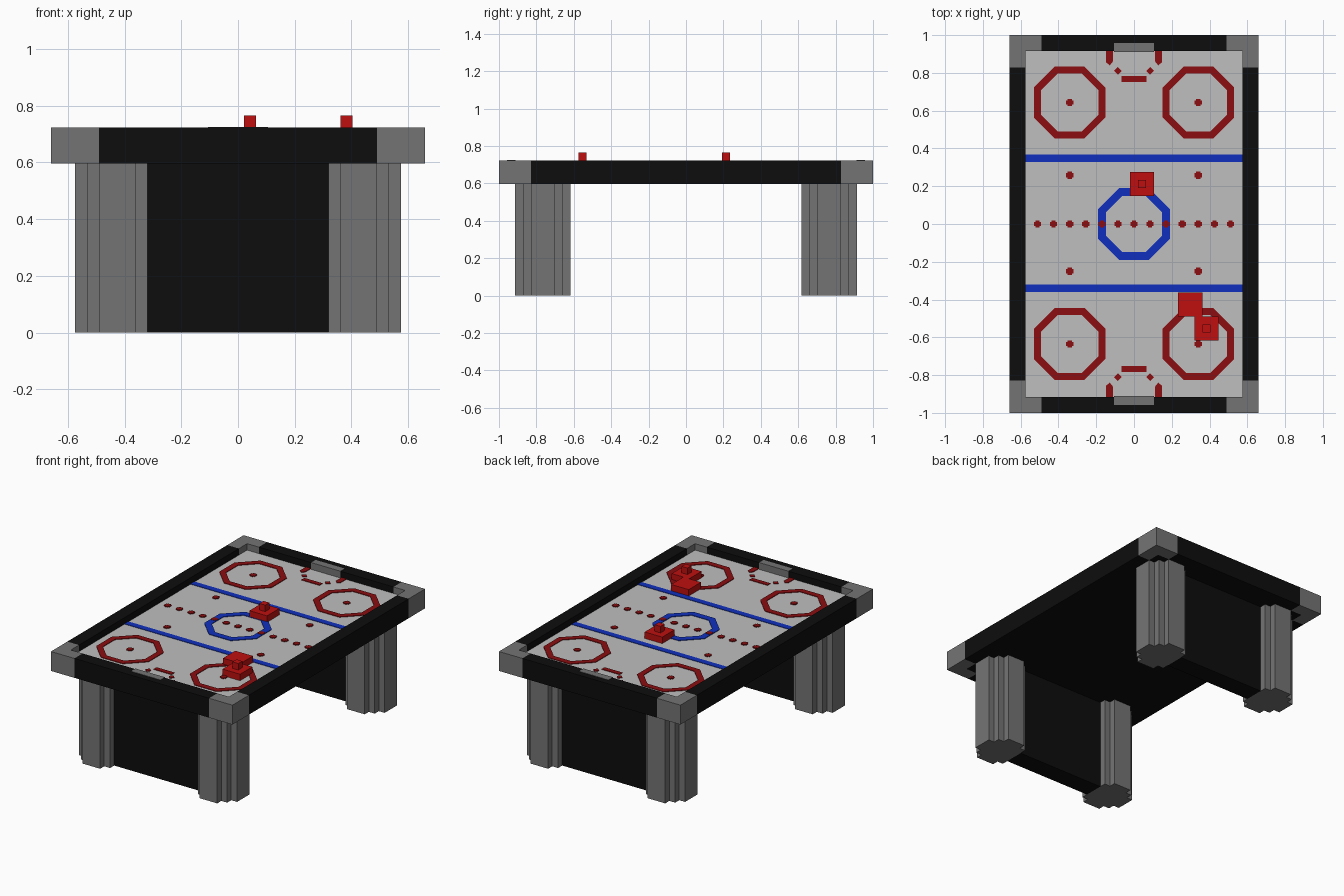
import bpy, bmesh, math

if "Cube" in bpy.data.objects:
    bpy.data.objects.remove(bpy.data.objects["Cube"])

U = 2 / 47            # block size of the model
FIELD = 16 * U        # height of the playing surface


def material(name, rgb):
    m = bpy.data.materials.new(name)
    m.diffuse_color = (*rgb, 1)
    m.use_nodes = True
    m.node_tree.nodes["Principled BSDF"].inputs["Base Color"].default_value = m.diffuse_color
    return m


BLACK = material("black", (0.004, 0.004, 0.004))
GREY = material("grey", (0.175, 0.175, 0.175))
WHITE = material("ice_white", (0.52, 0.52, 0.52))
RED = material("bright_red", (0.52, 0.005, 0.005))
DARK_RED = material("dark_red", (0.26, 0.004, 0.005))
BLUE = material("blue", (0.005, 0.03, 0.52))


def finish(bm, name, mat):
    bmesh.ops.recalc_face_normals(bm, faces=bm.faces)
    me = bpy.data.meshes.new(name)
    bm.to_mesh(me)
    bm.free()
    me.materials.append(mat)
    ob = bpy.data.objects.new(name, me)
    bpy.context.collection.objects.link(ob)
    return ob


def add_prism(bm, pts, z0, z1):
    low = [bm.verts.new((x, y, z0)) for x, y in pts]
    top = [bm.verts.new((x, y, z1)) for x, y in pts]
    bm.faces.new(low)
    bm.faces.new(top)
    n = len(pts)
    for i in range(n):
        j = (i + 1) % n
        bm.faces.new((low[i], low[j], top[j], top[i]))


def prism(name, pts, z0, z1, mat):
    bm = bmesh.new()
    add_prism(bm, pts, z0, z1)
    return finish(bm, name, mat)


def rect(x0, x1, y0, y1):
    return [(x0, y0), (x1, y0), (x1, y1), (x0, y1)]


def box(name, x0, x1, y0, y1, z0, z1, mat):
    # box measured in blocks
    return prism(name, [(x * U, y * U) for x, y in rect(x0, x1, y0, y1)],
                 z0 * U, z1 * U, mat)


def ring(name, cx, cy, apothem, width, mat):
    # flat octagonal ring painted on the field
    bm = bmesh.new()
    c = math.cos(math.pi / 8)

    def loop(a, z):
        return [bm.verts.new((cx + a / c * math.cos((i + .5) * math.pi / 4),
                              cy + a / c * math.sin((i + .5) * math.pi / 4), z))
                for i in range(8)]
    top, bot = FIELD + .004, FIELD
    loops = [loop(apothem, bot), loop(apothem, top),
             loop(apothem - width, top), loop(apothem - width, bot)]
    for k in range(3):
        a, b = loops[k], loops[k + 1]
        for i in range(8):
            j = (i + 1) % 8
            bm.faces.new((a[i], a[j], b[j], b[i]))
    return finish(bm, name, mat)


# table bed and playing surface
box("table_bed", -13.5, 13.5, -21.5, 21.5, 14, 15, BLACK)
box("playing_field", -13.5, 13.5, -21.5, 21.5, 15, 16, WHITE)

# rim rails, goals and end panels
for s, side in ((-1, "a"), (1, "b")):
    x0, x1 = sorted((13.5 * s, 15.5 * s))
    box("side_rail_" + side, x0, x1, -19.5, 19.5, 14, 17, BLACK)
    y0, y1 = sorted((21.5 * s, 23.5 * s))
    box("end_rail_" + side, -11.5, 11.5, y0, y1, 14, 17, BLACK)
    y0, y1 = sorted((21.42 * s, 22.5 * s))
    box("goal_" + side, -2.5, 2.5, y0, y1, 16, 17.05, GREY)
    y0, y1 = sorted((16.5 * s, 19.5 * s))
    box("end_panel_" + side, -7.5, 7.5, y0, y1, 0, 14, BLACK)

# stepped round legs and L-shaped corner caps
quarter = [(3.5, 1.5), (2.5, 1.5), (2.5, 2.5), (1.5, 2.5), (1.5, 3.5)]
outline = []
for k in range(4):
    outline += quarter
    quarter = [(-y, x) for x, y in quarter]
leg = []
for x, y in outline:
    p = (max(x, -2.5), y)       # inner side is flat against the panel
    if p not in leg:
        leg.append(p)
cap = [(15.5, 23.5), (11.5, 23.5), (11.5, 21.5), (13.5, 21.5), (13.5, 19.5), (15.5, 19.5)]
for sx in (-1, 1):
    for sy in (-1, 1):
        prism("leg", [(sx * (10 + x) * U, sy * (18 + y) * U) for x, y in leg], 0, 14 * U, GREY)
        prism("corner_cap", [(sx * x * U, sy * y * U) for x, y in cap], 14 * U, 17 * U, GREY)

# painted lines and circles
for s in (-1, 1):
    y = s * .343 + .004
    prism("blue_line", rect(-13.5 * U, 13.5 * U, y - .02, y + .02), FIELD, FIELD + .003, BLUE)
    for sx in (-1, 1):
        ring("face_off_circle", sx * 8 * U, s * .639 + .004, .19, .037, DARK_RED)
ring("centre_circle", 0, 0, .19, .042, BLUE)

# painted dots, each a small plus
dots = [(i * 2 * U, 0) for i in range(-6, 7)]
dots += [(sx * 8 * U, sy * y + .004) for sx in (-1, 1) for sy in (-1, 1) for y in (.254, .639)]
bm = bmesh.new()
for x, y in dots:
    h, w = .019, .011
    add_prism(bm, [(x + a, y + b) for a, b in (
        (h, -w), (h, w), (w, w), (w, h), (-w, h), (-w, w),
        (-h, w), (-h, -w), (-w, -w), (-w, -h), (w, -h), (w, -w))], FIELD, FIELD + .006)
finish(bm, "field_dots", DARK_RED)

# broken goal crease marks
bm = bmesh.new()
for s in (-1, 1):
    add_prism(bm, rect(-.065, .065, s * .768 - .015, s * .768 + .015), FIELD, FIELD + .004)
    for sx in (-1, 1):
        add_prism(bm, [(sx * x, s * y) for x, y in (
            (.147, .915), (.112, .915), (.112, .86), (.128, .84), (.147, .855))],
            FIELD, FIELD + .004)
        cx, cy = sx * .085, s * .811
        add_prism(bm, [(cx + .02, cy), (cx, cy + .02), (cx - .02, cy), (cx, cy - .02)],
                  FIELD, FIELD + .004)
finish(bm, "goal_crease", DARK_RED)

# strikers with knobs, and the puck
for x, y in ((1, 5), (9, -13)):
    box("striker", x - 1.5, x + 1.5, y - 1.5, y + 1.5, 16, 17, RED)
    box("striker_knob", x - .5, x + .5, y - .5, y + .5, 17, 18, RED)
box("puck", 5.5, 8.5, -11.5, -8.5, 16, 17, RED)
